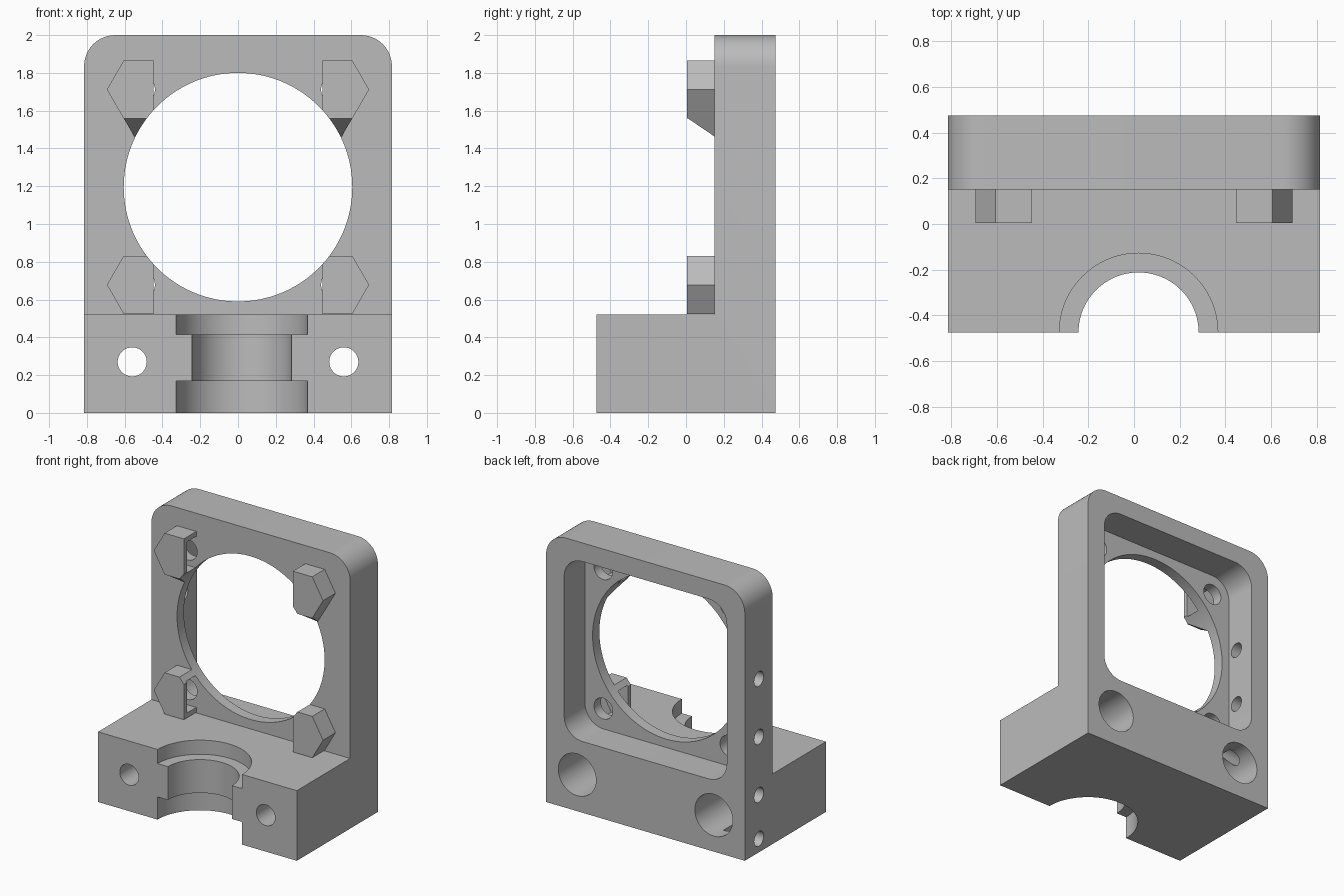
import bpy, bmesh
from math import sin, cos, pi, radians

if "Cube" in bpy.data.objects:
    bpy.data.objects.remove(bpy.data.objects["Cube"], do_unlink=True)

grey = bpy.data.materials.new("plain_grey")
grey.use_nodes = True
GREY = (0.5, 0.5, 0.5, 1)
grey.diffuse_color = GREY
grey.node_tree.nodes["Principled BSDF"].inputs["Base Color"].default_value = GREY


def finish(name, bm):
    bmesh.ops.recalc_face_normals(bm, faces=bm.faces[:])
    mesh = bpy.data.meshes.new(name)
    bm.to_mesh(mesh)
    bm.free()
    mesh.materials.append(grey)
    obj = bpy.data.objects.new(name, mesh)
    bpy.context.collection.objects.link(obj)
    return obj


def prism(name, points, axis, lo, hi, rounded=None, radius=0):
    """Extrude a 2D outline along an axis; optionally round the edges chosen by a rule."""
    place = {"x": lambda a, b, d: (d, a, b),
             "y": lambda a, b, d: (a, d, b),
             "z": lambda a, b, d: (a, b, d)}[axis]
    bm = bmesh.new()
    rings = [[bm.verts.new(place(a, b, d)) for a, b in points] for d in (lo, hi)]
    for ring in rings:
        bm.faces.new(ring)
    n = len(points)
    for i in range(n):
        j = (i + 1) % n
        bm.faces.new((rings[0][i], rings[0][j], rings[1][j], rings[1][i]))
    if rounded:
        edges = [e for e in bm.edges if rounded(*e.verts)]
        bmesh.ops.bevel(bm, geom=edges, offset=radius, segments=12,
                        profile=0.5, affect="EDGES")
    return finish(name, bm)


def circle(a, b, r, n=64):
    return [(a + r * cos(2 * pi * i / n), b + r * sin(2 * pi * i / n)) for i in range(n)]


def rect(a0, b0, a1, b1):
    return [(a0, b0), (a1, b0), (a1, b1), (a0, b1)]


def along_y(v, w):
    return abs(v.co.x - w.co.x) < 1e-4 and abs(v.co.z - w.co.z) < 1e-4


def combine(obj, others, operation="DIFFERENCE"):
    """Apply booleans one after another and discard the helpers."""
    for other in others:
        other.hide_render = True
        mod = obj.modifiers.new("shape", "BOOLEAN")
        mod.operation, mod.solver, mod.object = operation, "EXACT", other
        bpy.context.view_layer.update()
        graph = bpy.context.evaluated_depsgraph_get()
        mesh = bpy.data.meshes.new_from_object(obj.evaluated_get(graph))
        obj.modifiers.clear()
        obj.data = mesh
        bpy.data.objects.remove(other, do_unlink=True)


W, D, MID = 0.815, 0.475, 1.195      # half width, half depth, opening height
PLATE, NUT = 0.15, 0.517             # plate front, screw offset from the opening
OPEN_R = 0.605

# Body: L-shaped side profile with rounded top corners
profile = [(-D, 0), (D, 0), (D, 2), (PLATE, 2), (PLATE, 0.52), (-D, 0.52)]
body = prism("mount_body", profile, "x", -W, W,
             lambda v, w: along_y(v, w) and v.co.z > 1.9, 0.165)

# Square recess in the back and the round opening
c = 0.667
cutters = [
    prism("recess", rect(-c, MID - c, c, MID + c), "y", 0.23, 0.6, along_y, 0.15),
    prism("opening", circle(0, MID, OPEN_R, 128), "y", 0, 0.4),
]
# Stepped half-round seat in the front of the base
cutters += [prism("seat", circle(0.02, -D, r, 96), "z", lo, hi)
            for r, lo, hi in ((0.263, -0.1, 0.7), (0.347, -0.1, 0.168), (0.347, 0.415, 0.7))]
# Base bolt holes with counterbores, and plate screw holes
for s in (-1, 1):
    cutters.append(prism("bolt", circle(s * 0.56, 0.27, 0.077), "y", -0.6, 0.6))
    cutters.append(prism("bore", circle(s * 0.56, 0.27, 0.155), "y", -0.1, 0.6))
    for t in (-1, 1):
        cutters.append(prism("screw", circle(s * NUT, MID + t * NUT, 0.077), "y", 0.1, 0.3))
# Row of holes in the right wall
for z in (0.10, 0.425, 0.855, 1.285):
    cutters.append(prism("side_hole", circle(0.31, z, 0.055, 32), "x", -1, -0.56))
combine(body, cutters)


def nut_holder(name, s, t):
    """Hollow hexagonal cap, open toward the middle."""
    x, z = s * NUT, MID + t * NUT
    cap = prism(name, circle(x, z, 0.177, 6), "y", 0.005, PLATE)
    if t > 0:
        # Tapered support below the upper caps
        low = z - 0.153
        bm = bmesh.new()
        for p in ((0.605, 0.01, low), (0.43, 0.01, low), (0.605, PLATE, low),
                  (0.43, PLATE, low), (0.549, PLATE, low - 0.095), (0.46, PLATE, low - 0.095),
                  (0.605, PLATE, low + 0.01), (0.43, PLATE, low + 0.01),
                  (0.605, 0.01, low + 0.01), (0.43, 0.01, low + 0.01)):
            bm.verts.new((s * p[0], p[1], p[2]))
        hull = bmesh.ops.convex_hull(bm, input=bm.verts[:])
        bmesh.ops.delete(bm, geom=hull["geom_interior"], context="VERTS")
        combine(cap, [finish("support", bm)], "UNION")
    inner = sorted((s * 0.2, s * 0.447))
    slot = sorted((s * 0.3, x))
    combine(cap, [
        prism("trim", rect(inner[0], z - 0.4, inner[1], z + 0.4), "y", -0.2, 0.4),
        prism("clearance", circle(0, MID, OPEN_R, 128), "y", -0.2, 0.4),
        prism("pocket", circle(x, z, 0.135, 6), "y", 0.04, 0.2),
        prism("slot", rect(slot[0], z - 0.117, slot[1], z + 0.117), "y", 0.04, 0.2),
    ])
    return cap


parts = [body]
for s, side in ((-1, "right"), (1, "left")):
    for t, level in ((-1, "lower"), (1, "upper")):
        parts.append(nut_holder(f"nut_holder_{level}_{side}", s, t))

# Smooth curved walls, keep edges crisp
bpy.ops.object.select_all(action="DESELECT")
for part in parts:
    part.select_set(True)
bpy.context.view_layer.objects.active = body
bpy.ops.object.shade_smooth_by_angle(angle=radians(30))
